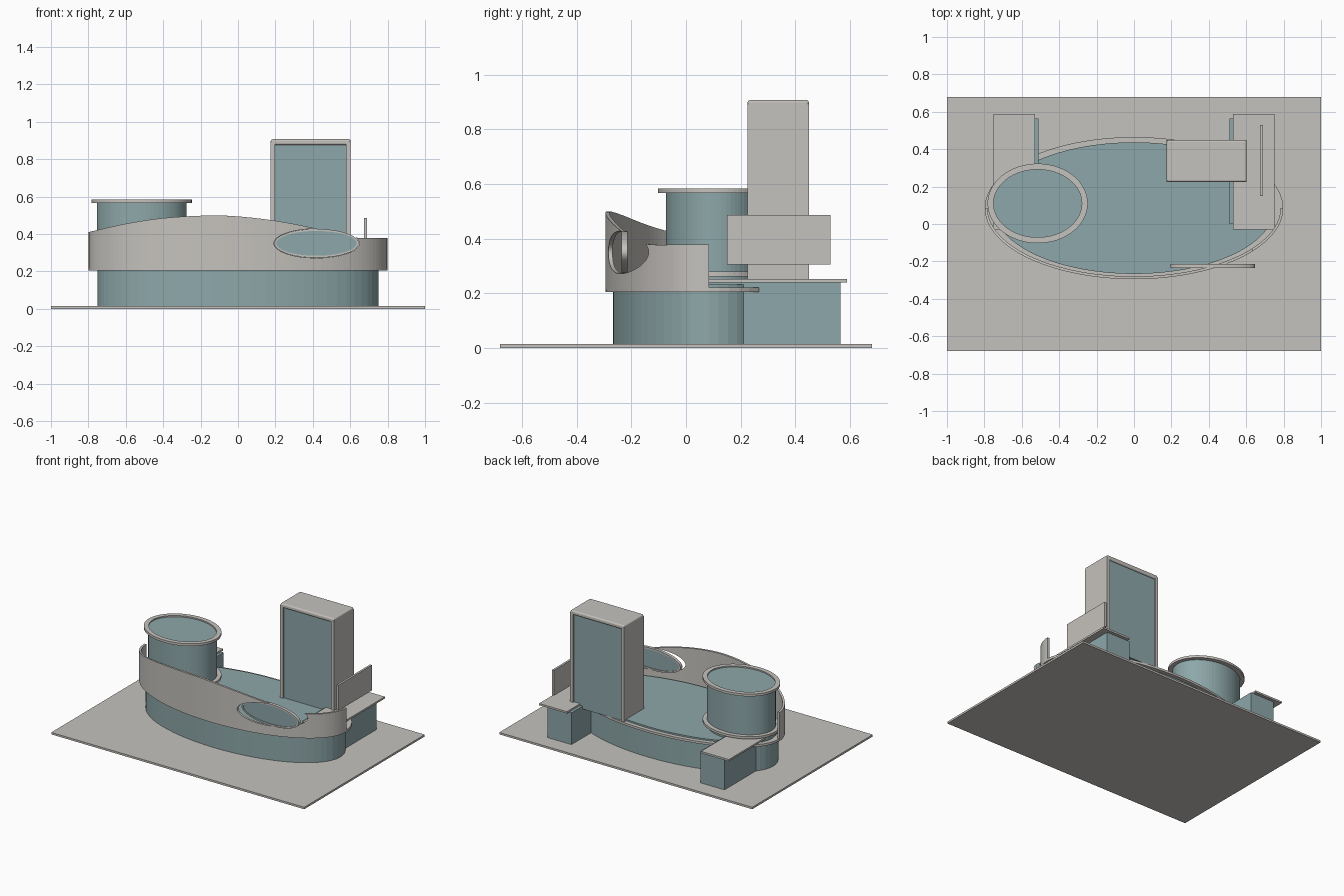
import bpy, bmesh, math

if "Cube" in bpy.data.objects:
    bpy.data.objects.remove(bpy.data.objects["Cube"])


def material(name, rgb):
    m = bpy.data.materials.new(name)
    m.diffuse_color = (*rgb, 1)
    m.use_nodes = True
    m.node_tree.nodes["Principled BSDF"].inputs["Base Color"].default_value = m.diffuse_color
    return m


CONCRETE = material("pale concrete", (0.56, 0.54, 0.51))
GLASS = material("blue grey glass", (0.27, 0.39, 0.40))


def finish(name, bm, mat):
    bmesh.ops.recalc_face_normals(bm, faces=bm.faces)
    me = bpy.data.meshes.new(name)
    bm.to_mesh(me)
    bm.free()
    me.materials.append(mat)
    ob = bpy.data.objects.new(name, me)
    bpy.context.collection.objects.link(ob)
    return ob


def box(name, x, y, z, mat, bevel=0):
    bm = bmesh.new()
    bmesh.ops.create_cube(bm, size=1)
    for v in bm.verts:
        v.co = [a + (c + 0.5) * (b - a) for c, (a, b) in zip(v.co, (x, y, z))]
    ob = finish(name, bm, mat)
    if bevel:
        mod = ob.modifiers.new("soft edges", "BEVEL")
        mod.width, mod.segments = bevel, 3
    return ob


def sweep(name, sections, mat, closed):
    """Skin a row of four-point cross-sections."""
    bm = bmesh.new()
    rows = [[bm.verts.new(p) for p in s] for s in sections]
    pairs = list(zip(rows, rows[1:])) + ([(rows[-1], rows[0])] if closed else [])
    for a, b in pairs:
        for i in range(4):
            j = (i + 1) % 4
            bm.faces.new((a[i], a[j], b[j], b[i]))
    if not closed:
        bm.faces.new(rows[0])
        bm.faces.new(rows[-1])
    return finish(name, bm, mat)


def oval(name, c, r, a, b, mat, upright=False, n=64):
    """Elliptical solid; a and b are its limits in z, or in y when upright."""
    bm = bmesh.new()
    rows = []
    for h in (a, b):
        row = []
        for i in range(n):
            t = 2 * math.pi * i / n
            u, w = c[0] + r[0] * math.cos(t), c[1] + r[1] * math.sin(t)
            row.append(bm.verts.new((u, h, w) if upright else (u, w, h)))
        rows.append(row)
        bm.faces.new(row)
    for i in range(n):
        j = (i + 1) % n
        bm.faces.new((rows[0][i], rows[0][j], rows[1][j], rows[1][i]))
    return finish(name, bm, mat)


def oval_ring(name, c, r, width, a, b, mat, upright=False, n=64):
    sections = []
    for i in range(n):
        t = 2 * math.pi * i / n
        s = []
        for w, h in ((0, a), (0, b), (width, b), (width, a)):
            u = c[0] + (r[0] - w) * math.cos(t)
            v = c[1] + (r[1] - w) * math.sin(t)
            s.append((u, h, v) if upright else (u, v, h))
        sections.append(s)
    return sweep(name, sections, mat, True)


# Ground slab and main oval hall with its ledge
box("ground_slab", (-1, 1), (-0.68, 0.68), (0, 0.014), CONCRETE)
HALL = (0, 0.085)
oval("main_hall", HALL, (0.75, 0.352), 0.01, 0.232, GLASS)
oval_ring("hall_ledge", HALL, (0.798, 0.38), 0.05, 0.205, 0.221, CONCRETE)

# Rear wings with flat roofs
for side, s in (("left", -1), ("right", 1)):
    box(side + "_wing", sorted((s * 0.51, s * 0.70)), (0.0, 0.565), (0.01, 0.241), GLASS)
    box(side + "_wing_roof", sorted((s * 0.53, s * 0.75)), (-0.03, 0.588), (0.24, 0.253), CONCRETE)

# Oval drum with top and bottom rims
DRUM = (-0.515, 0.11)
oval("drum", DRUM, (0.24, 0.183), 0.22, 0.575, GLASS)
for label, z in (("top", 0.567), ("bottom", 0.262)):
    oval_ring("drum_%s_rim" % label, DRUM, (0.268, 0.213), 0.032, z, z + 0.017, CONCRETE)

# Tower: side walls and cap around a recessed glass core
TX, TY = (0.175, 0.602), (0.225, 0.449)
box("tower_glass", (0.185, 0.59), (0.236, 0.438), (0.22, 0.89), GLASS)
box("tower_left_wall", (TX[0], 0.197), TY, (0.22, 0.893), CONCRETE)
box("tower_right_wall", (0.578, TX[1]), TY, (0.22, 0.893), CONCRETE)
box("tower_cap", TX, TY, (0.877, 0.907), CONCRETE, 0.01)

# Upright sign plate beside the tower
box("side_panel", (0.675, 0.69), (0.15, 0.528), (0.305, 0.486), CONCRETE)

# Curved front screen with a sweeping top edge
CREST = [(-0.8, 0.41), (-0.6, 0.455), (-0.4, 0.485), (-0.15, 0.499), (0, 0.494),
         (0.2, 0.471), (0.4, 0.433), (0.62, 0.382), (0.8, 0.378)]


def crest(x):
    """Smooth interpolation through the crest points."""
    x = min(max(x, -0.7999), 0.7999)
    k = max(i for i in range(len(CREST) - 1) if CREST[i][0] <= x)

    def slope(i):
        a, b = CREST[max(i - 1, 0)], CREST[min(i + 1, len(CREST) - 1)]
        return (b[1] - a[1]) / (b[0] - a[0])
    (x0, z0), (x1, z1) = CREST[k], CREST[k + 1]
    d = x1 - x0
    t = (x - x0) / d
    return ((2*t**3 - 3*t**2 + 1) * z0 + (t**3 - 2*t**2 + t) * d * slope(k)
            + (3*t**2 - 2*t**3) * z1 + (t**3 - t**2) * d * slope(k + 1))


sections = []
for i in range(65):
    t = math.pi + math.pi * i / 64
    cx, sy = math.cos(t), math.sin(t)
    top = crest(0.798 * cx)
    sections.append([(rx * cx, HALL[1] + ry * sy, z) for rx, ry, z in
                     ((0.798, 0.38, 0.215), (0.798, 0.38, top),
                      (0.783, 0.365, top), (0.783, 0.365, 0.215))])
screen = sweep("front_screen", sections, CONCRETE, False)

# Oval opening through the screen
EYE = (0.42, 0.35)
cutter = oval("opening_cutter", EYE, (0.228, 0.078), -0.5, 0.05, CONCRETE, True)
cutter.hide_render = True
cutter.hide_viewport = True
mod = screen.modifiers.new("opening", "BOOLEAN")
mod.operation, mod.solver, mod.object = "DIFFERENCE", "EXACT", cutter

# Oval window standing in the opening
oval("oval_window", EYE, (0.217, 0.069), -0.231, -0.219, GLASS, True)
oval_ring("oval_window_frame", EYE, (0.226, 0.077), 0.011, -0.236, -0.214, CONCRETE, True)
